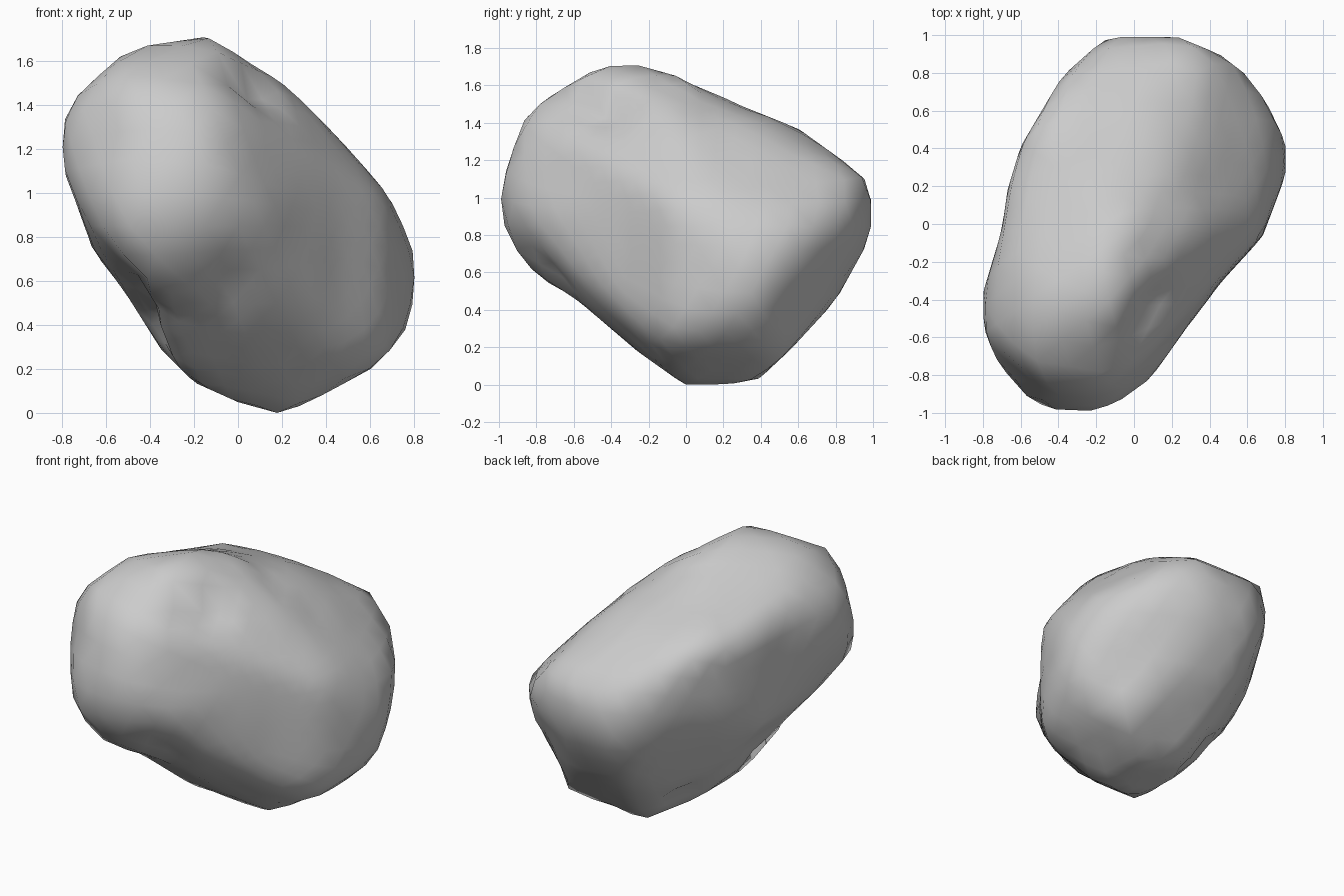
import bpy, bmesh, math
from mathutils import Vector

if "Cube" in bpy.data.objects:
    bpy.data.objects.remove(bpy.data.objects["Cube"])

MID = 0.86                      # height of the boulder's centre
S, C, H = math.sin(math.radians(25)), math.cos(math.radians(25)), math.sqrt(0.5)

# Outlines of the boulder around its centre, seen along several directions
front = [(-.15, .86), (0, .81), (.1, .73), (.22, .64), (.45, .41), (.68, .15), (.77, -.04),
         (.81, -.16), (.79, -.39), (.75, -.5), (.62, -.64), (.4, -.76), (.2, -.855),
         (0, -.8), (-.2, -.71), (-.35, -.56), (-.52, -.29), (-.66, -.11), (-.73, .09),
         (-.81, .3), (-.79, .48), (-.72, .61), (-.49, .81)]
side = [(-.4, .86), (-.26, .86), (.06, .77), (.25, .66), (.6, .52), (.85, .34), (.99, .22),
        (.99, 0), (.96, -.11), (.8, -.4), (.56, -.66), (.4, -.81), (.32, -.855), (0, -.855),
        (-.26, -.67), (-.6, -.38), (-.76, -.29), (-.88, -.18), (-.98, .02), (-1, .16),
        (-.94, .37), (-.85, .6), (-.7, .71), (-.48, .84)]
top = [(-.08, 1), (.23, .99), (.45, .9), (.62, .77), (.76, .54), (.81, .39), (.8, .25),
       (.68, -.07), (.46, -.31), (.17, -.7), (.1, -.85), (-.2, -.99), (-.45, -.98),
       (-.65, -.86), (-.78, -.62), (-.81, -.4), (-.7, -.03), (-.67, .18), (-.6, .41),
       (-.4, .75), (-.32, .85), (-.16, .97)]
front_right = [(-.95, .556), (-.675, .74), (-.58, .756), (-.125, .77), (-.01, .79), (.17, .75),
               (.47, .64), (.89, .42), (.99, .175), (.956, -.144), (.8, -.575), (.58, -.71),
               (.18, -.85), (-.27, -.69), (-.75, -.47), (-.875, -.39), (-1.06, -.11),
               (-1.04, .2)]
back_left = [(-.99, -.06), (-.956, .05), (-.6, .35), (-.144, .644), (.056, .79), (.225, .89),
             (.456, .91), (.856, .79), (.96, .556), (1.06, .2), (1.025, .03), (.71, -.25),
             (.356, -.594), (.13, -.75), (-.325, -.88), (-.506, -.825), (-.75, -.61),
             (-.85, -.356)]
back_right = [(-.644, -.16), (-.53, .275), (-.37, .475), (-.244, .606), (0, .694), (.25, .68),
              (.66, .61), (.794, .47), (.82, .275), (.81, .15), (.69, -.11), (.52, -.406),
              (.225, -.675), (-.03, -.77), (-.244, -.675), (-.47, -.475), (-.59, -.31)]

# Each outline with the right and up axes of its view
views = [
    (front, Vector((1, 0, 0)), Vector((0, 0, 1))),
    (side, Vector((0, 1, 0)), Vector((0, 0, 1))),
    (top, Vector((1, 0, 0)), Vector((0, 1, 0))),
    (front_right, Vector((H, H, 0)), Vector((-S * H, S * H, C))),
    (back_left, Vector((-H, -H, 0)), Vector((S * H, -S * H, C))),
    (back_right, Vector((-H, H, 0)), Vector((S * H, S * H, C))),
]


def reach(outline, dx, dy):
    """Distance along (dx, dy) from the centre to the outline."""
    best = 0
    for (ax, ay), (bx, by) in zip(outline, outline[1:] + outline[:1]):
        ex, ey = bx - ax, by - ay
        det = dx * ey - dy * ex
        if abs(det) < 1e-9:
            continue
        t = (ax * ey - ay * ex) / det
        k = (ax * dy - ay * dx) / det
        if t > 0 and -1e-6 <= k <= 1 + 1e-6:
            best = max(best, t)
    return best or 99


bm = bmesh.new()
bmesh.ops.create_icosphere(bm, subdivisions=4, radius=1)
dirs = [v.co.normalized() for v in bm.verts]

# Limits of every direction in every view, and the view's angular sectors
limits, sectors = [], []
for outline, right, up in views:
    flat = [(d.dot(right), d.dot(up)) for d in dirs]
    limits.append([reach(outline, x, y) for x, y in flat])
    groups = {}
    for j, (x, y) in enumerate(flat):
        groups.setdefault(int(math.degrees(math.atan2(y, x)) // 12), []).append(j)
    sectors.append(list(groups.values()))
hull = [min(q) for q in zip(*limits)]

# Rounded start shape, then pushed out softly until it touches every outline
P = 24
radii = [sum(r ** -P for r in q) ** (-1 / P) for q in zip(*limits)]
for step in range(12):
    for limit, groups in zip(limits, sectors):
        for group in groups:
            j = max(group, key=lambda i: radii[i] / limit[i])
            gap = limit[j] / radii[j] - 1
            if abs(gap) < 0.002:
                continue
            for k, d in enumerate(dirs):
                near = d.dot(dirs[j])
                if near > 0.9:
                    radii[k] *= 1 + 0.7 * gap * math.exp((near - 1) / 0.02)
    radii = [min(r, h) for r, h in zip(radii, hull)]

# Boulder standing on the ground
for v, d, r in zip(bm.verts, dirs, radii):
    v.co = d * r + Vector((0, 0, MID))
low = min(v.co.z for v in bm.verts)
for v in bm.verts:
    v.co.z -= low

mesh = bpy.data.meshes.new("boulder")
bm.to_mesh(mesh)
bm.free()
for poly in mesh.polygons:
    poly.use_smooth = True
boulder = bpy.data.objects.new("boulder", mesh)
bpy.context.collection.objects.link(boulder)
